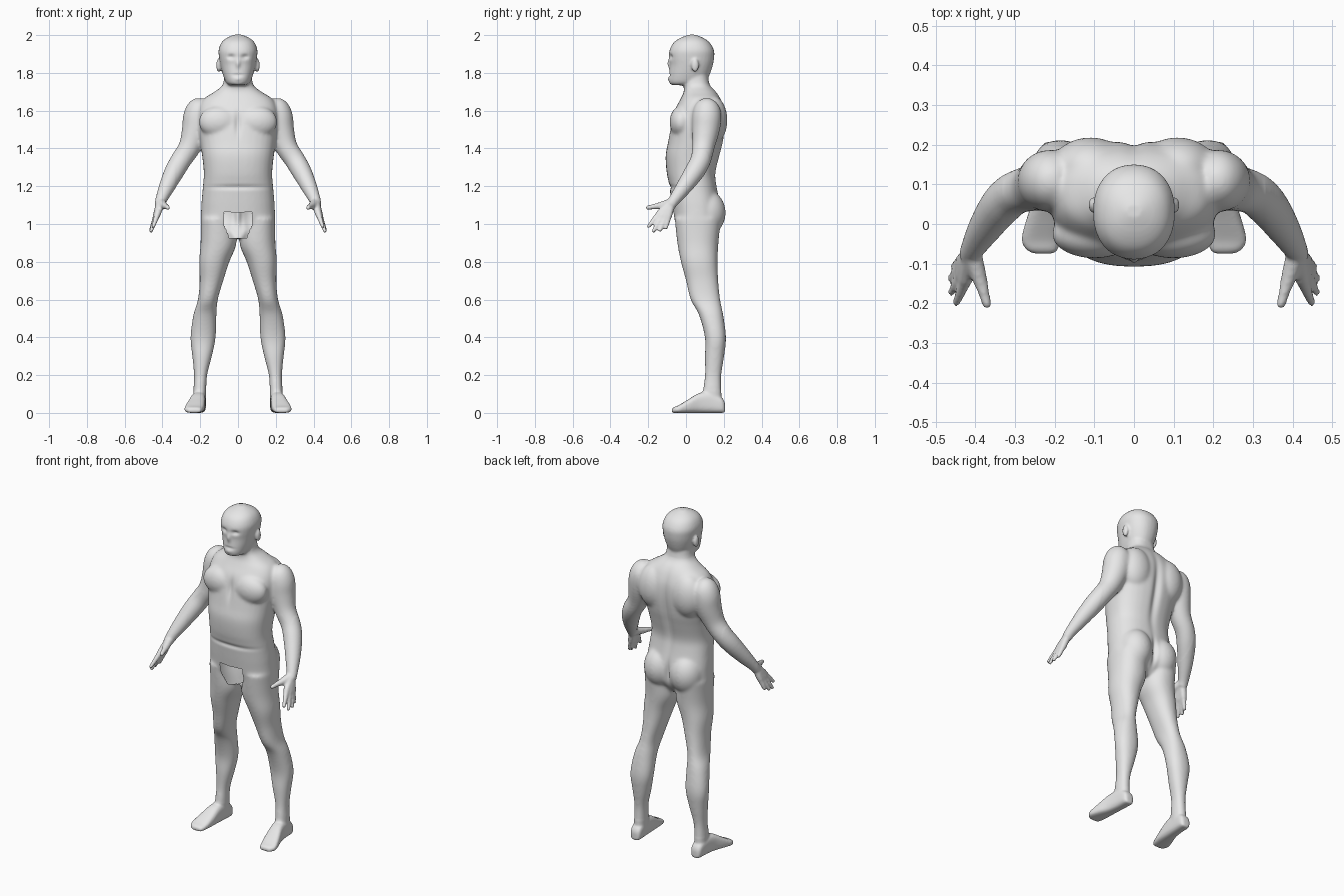
import bpy, bmesh, math
from mathutils import Vector, Matrix

if "Cube" in bpy.data.objects:
    bpy.data.objects.remove(bpy.data.objects["Cube"])

bm = bmesh.new()


def smooth_rows(rows, n=4):
    """Catmull-Rom interpolation of number rows."""
    out = []
    for i in range(len(rows) - 1):
        p0, p1, p2 = rows[max(i - 1, 0)], rows[i], rows[i + 1]
        p3 = rows[min(i + 2, len(rows) - 1)]
        for k in range(n):
            t = k / n
            out.append([0.5 * (2 * b + (c - a) * t + (2 * a - 5 * b + 4 * c - d) * t * t
                               + (3 * b - a - 3 * c + d) * t ** 3)
                        for a, b, c, d in zip(p0, p1, p2, p3)])
    return out + [list(rows[-1])]


def loft(rings):
    loops = [[bm.verts.new(p) for p in r] for r in rings]
    n = len(loops[0])
    for a, b in zip(loops, loops[1:]):
        for i in range(n):
            j = (i + 1) % n
            bm.faces.new((a[i], a[j], b[j], b[i]))
    bm.faces.new(loops[0][::-1])
    bm.faces.new(loops[-1])


def ring(c, u, v, e=2.0, n=32):
    pts = []
    for i in range(n):
        a = 2 * math.pi * i / n
        ca, sa = math.cos(a), math.sin(a)
        pts.append(c + u * math.copysign(abs(ca) ** (2 / e), ca)
                   + v * math.copysign(abs(sa) ** (2 / e), sa))
    return pts


def column(rows, s=1, e=2.0):
    """Rows: z, x inner, x outer, y front, y back."""
    loft([ring(Vector((s * (a + b) / 2, (f + k) / 2, z)), Vector(((b - a) / 2, 0, 0)),
               Vector((0, (k - f) / 2, 0)), e) for z, a, b, f, k in smooth_rows(rows)])


def tube(rows, s=1):
    """Rows: x, y, z, radius along a path."""
    rows = smooth_rows(rows)
    pts = [Vector((s * r[0], r[1], r[2])) for r in rows]
    rings = []
    for i, p in enumerate(pts):
        t = (pts[min(i + 1, len(pts) - 1)] - pts[max(i - 1, 0)]).normalized()
        u = t.cross(Vector((0, 1, 0.3))).normalized()
        rings.append(ring(p, u * rows[i][3], t.cross(u) * rows[i][3], n=20))
    loft(rings)


def blob(c, r, s=1):
    m = Matrix.Translation((s * c[0], c[1], c[2])) @ Matrix.Diagonal((*r, 1))
    bmesh.ops.create_uvsphere(bm, u_segments=32, v_segments=20, radius=1, matrix=m)


# Torso and neck
column([(z, -w, w, f, b) for z, w, f, b in [
    (.925, .08, 0, .12), (1.0, .185, -.058, .175), (1.08, .195, -.074, .185),
    (1.2, .186, -.088, .163), (1.27, .181, -.102, .157), (1.36, .19, -.108, .178),
    (1.43, .2, -.096, .196), (1.52, .212, -.08, .208), (1.6, .21, -.062, .205),
    (1.66, .185, -.03, .185), (1.70, .125, -.012, .16), (1.74, .08, -.012, .125),
    (1.82, .072, -.02, .115)]], e=2.4)

# Head
column([(z, -w, w, f, b) for z, w, f, b in [
    (1.735, .045, -.075, .05), (1.75, .064, -.09, .1), (1.79, .08, -.09, .125),
    (1.84, .093, -.086, .142), (1.88, .1, -.09, .149), (1.92, .103, -.087, .148),
    (1.96, .088, -.066, .126), (1.985, .06, -.03, .092), (2.002, .02, .015, .05)]], e=2.2)

for s in (1, -1):
    # Leg
    column([(1.03, .02, .198, -.06, .185), (.9, .008, .198, -.046, .172),
            (.8, .046, .206, -.027, .167), (.7, .078, .203, 0, .171),
            (.6, .107, .212, .024, .181), (.52, .114, .236, .068, .197),
            (.4, .118, .252, .1, .212), (.3, .138, .242, .1, .202),
            (.2, .163, .233, .1, .187), (.12, .168, .236, .09, .187),
            (.04, .17, .236, .09, .19)], s, e=2.2)
    # Foot: y, x centre, half width, height
    loft([ring(Vector((s * x, y, h / 2)), Vector((w, 0, 0)), Vector((0, 0, h / 2)), 3)
          for y, x, w, h in smooth_rows([
              (.207, .203, .02, .05), (.19, .203, .033, .08), (.13, .206, .036, .11),
              (.07, .212, .04, .105), (.01, .224, .048, .07), (-.04, .234, .05, .04),
              (-.065, .232, .04, .03), (-.075, .228, .025, .02)])])
    # Chest, shoulder blade, buttock, ear
    blob((.1, -.025, 1.54), (.108, .062, .085), s)
    blob((.11, .14, 1.55), (.1, .079, .13), s)
    blob((.088, .11, 1.06), (.095, .1, .12), s)
    blob((.102, .048, 1.84), (.013, .02, .036), s)
    # Arm
    tube([(.17, .11, 1.64, .035), (.195, .11, 1.615, .068), (.212, .11, 1.57, .078),
          (.224, .105, 1.5, .074), (.255, .092, 1.41, .06), (.3, .078, 1.34, .055),
          (.335, .047, 1.28, .053), (.375, -.008, 1.2, .043), (.406, -.06, 1.13, .031),
          (.415, -.08, 1.1, .027)], s)
    # Fingers with the palm bones
    for k, tip in [((.425, -.142, 1.055), (.45, -.203, .982)),
                   ((.433, -.128, 1.04), (.462, -.175, .957)),
                   ((.435, -.11, 1.035), (.464, -.14, .96)),
                   ((.433, -.092, 1.04), (.455, -.108, .972))]:
        tube([(.41, -.075, 1.12, .022), (*k, .018), (*k, .0165),
              (*Vector(k).lerp(Vector(tip), .6), .0125), (*tip, .009)], s)
    # Thumb
    tube([(.408, -.075, 1.115, .024), (.392, -.13, 1.098, .02),
          (.38, -.17, 1.092, .0145), (.369, -.211, 1.085, .011)], s)

bmesh.ops.recalc_face_normals(bm, faces=bm.faces)
raw = bpy.data.meshes.new("body_parts")
bm.to_mesh(raw)
bm.free()

# Fuse all parts into one skin
body = bpy.data.objects.new("body", raw)
bpy.context.collection.objects.link(body)
fuse = body.modifiers.new("fuse", 'REMESH')
fuse.mode = 'VOXEL'
fuse.voxel_size = 0.0065
relax = body.modifiers.new("relax", 'SMOOTH')
relax.factor = 0.5
relax.iterations = 5
bpy.context.view_layer.update()
skin = bpy.data.meshes.new_from_object(body.evaluated_get(bpy.context.evaluated_depsgraph_get()))
body.modifiers.clear()
body.data = skin
bpy.data.meshes.remove(raw)

bm = bmesh.new()
bm.from_mesh(skin)

# Soften muscle joins on torso and legs
soft = [v for v in bm.verts if abs(v.co.x) < .33 and .12 < v.co.z < 1.74]
for _ in range(10):
    bmesh.ops.smooth_vert(bm, verts=soft, factor=.5, use_axis_x=True, use_axis_y=True, use_axis_z=True)

# Soft dents and ridges: centre, radii, push along y
shapes = [((0, .2, 1.42), (.022, .08, .2), -.016),       # spine
          ((0, .2, 1.05), (.014, .08, .07), -.02),       # buttock cleft
          ((0, -.08, 1.53), (.016, .06, .06), .012),     # breastbone
          ((0, -.09, 1.195), (.16, .08, .012), .007),    # belly fold
          ((.036, -.08, 1.885), (.02, .04, .012), .012),  # eyes
          ((-.036, -.08, 1.885), (.02, .04, .012), .012),
          ((0, -.09, 1.848), (.012, .04, .022), -.012),  # nose
          ((0, -.09, 1.788), (.028, .04, .006), .006),   # mouth
          ((0, -.09, 1.768), (.025, .04, .01), -.004)]   # chin
for v in bm.verts:
    for c, r, push in shapes:
        d = sum(((v.co[i] - c[i]) / r[i]) ** 2 for i in range(3))
        if d < 9:
            v.co.y += push * math.exp(-d)

# Open patch at the front of the hips
gone = []
for f in bm.faces:
    c = f.calc_center_median()
    if c.y < .05 and .925 < c.z < 1.06 and abs(c.x) < .075 - .4 * max(0, 1 - c.z):
        gone.append(f)
bmesh.ops.delete(bm, geom=gone, context='FACES')

for f in bm.faces:
    f.smooth = True
    f.material_index = 0
bm.to_mesh(skin)
bm.free()

grey = bpy.data.materials.new("light_grey")
grey.diffuse_color = (.8, .8, .8, 1)
grey.use_nodes = True
grey.node_tree.nodes["Principled BSDF"].inputs["Base Color"].default_value = grey.diffuse_color
skin.materials.clear()
skin.materials.append(grey)
